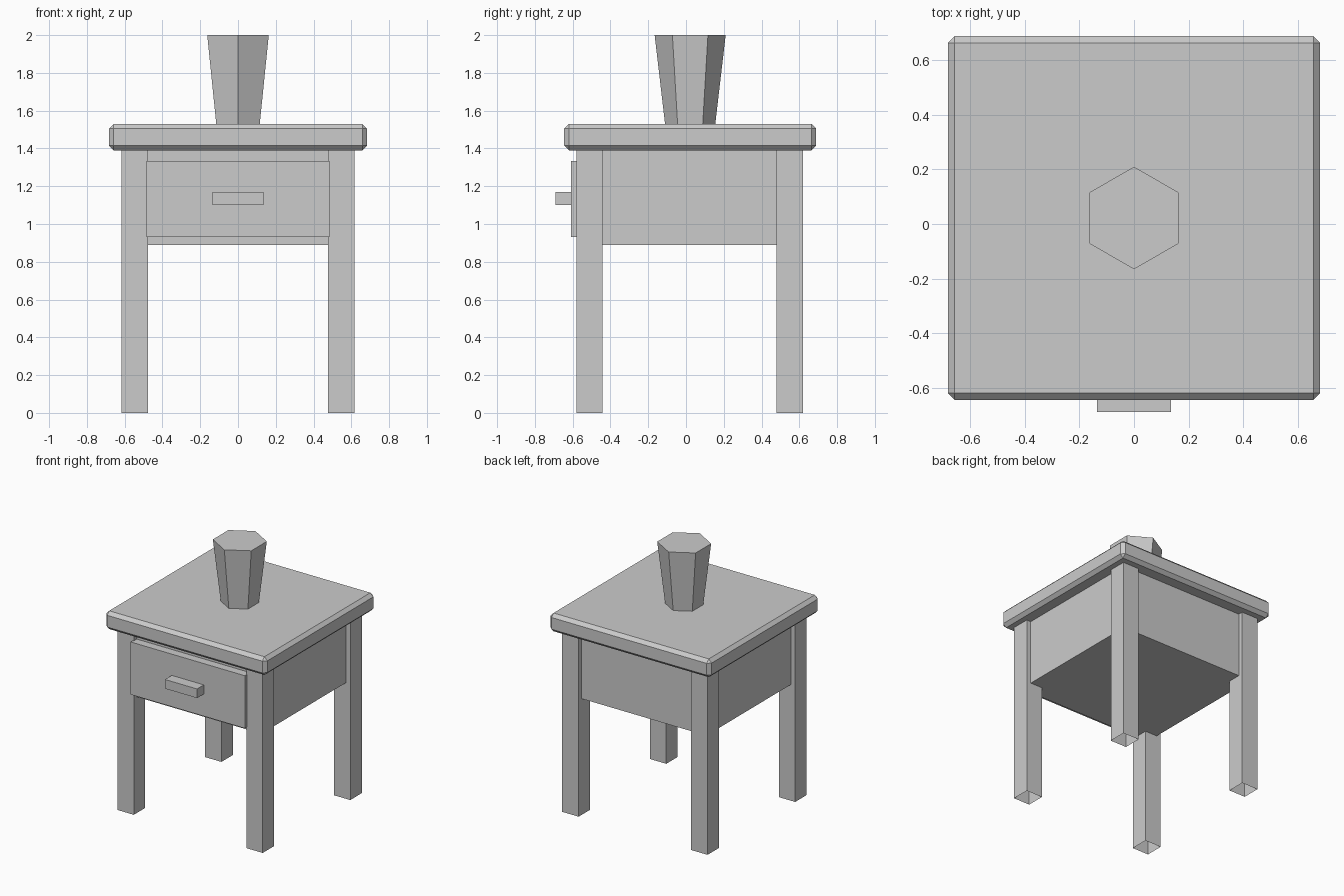
import bpy
import bmesh
from mathutils import Matrix, Vector

if "Cube" in bpy.data.objects:
    bpy.data.objects.remove(bpy.data.objects["Cube"])

CY = 0.022  # depth centre of the table (the handle sticks out in front)


def add_object(name, bm):
    mesh = bpy.data.meshes.new(name)
    bm.to_mesh(mesh)
    bm.free()
    obj = bpy.data.objects.new(name, mesh)
    bpy.context.collection.objects.link(obj)
    return obj


def box(name, x, y, z, open_bottom=False):
    """Box from (min, max) ranges on each axis."""
    lo, hi = Vector((x[0], y[0], z[0])), Vector((x[1], y[1], z[1]))
    bm = bmesh.new()
    matrix = Matrix.Translation((lo + hi) / 2) @ Matrix.Diagonal((*(hi - lo), 1))
    bmesh.ops.create_cube(bm, size=1, matrix=matrix)
    if open_bottom:
        bm.normal_update()
        bottom = [f for f in bm.faces if f.normal.z < -0.9]
        bmesh.ops.delete(bm, geom=bottom, context='FACES_ONLY')
    return add_object(name, bm)


# Table top with chamfered edges
top = box("table_top", (-0.683, 0.683), (CY - 0.667, CY + 0.667), (1.39, 1.53))
bevel = top.modifiers.new("chamfer", 'BEVEL')
bevel.width = 0.025
bevel.segments = 1

# Four hollow-ended legs
for side, sx in (("left", -1), ("right", 1)):
    for end, sy in (("front", -1), ("back", 1)):
        xs = sorted((sx * 0.477, sx * 0.616))
        ys = sorted((CY - 0.003 + sy * 0.461, CY - 0.003 + sy * 0.6))
        box(f"{end}_{side}_leg", xs, ys, (0, 1.39), open_bottom=True)

# Cabinet body set in from the legs
box("cabinet_body", (-0.58, 0.58), (-0.545, 0.582), (0.89, 1.39))

# Drawer front and its handle
box("drawer_front", (-0.484, 0.484), (-0.608, -0.545), (0.93, 1.333))
box("drawer_handle", (-0.136, 0.136), (-0.69, -0.608), (1.10, 1.17))

# Six-sided tapered lamp-like pot on the top
bm = bmesh.new()
bmesh.ops.create_cone(bm, cap_ends=True, segments=6, radius1=0.133, radius2=0.188,
                      depth=0.47, matrix=Matrix.Translation((0, CY, 1.765)))
# Put a corner towards the front
if max(v.co.x for v in bm.verts) > 0.17:
    bmesh.ops.rotate(bm, verts=bm.verts, cent=(0, CY, 0),
                     matrix=Matrix.Rotation(0.5235988, 3, 'Z'))
add_object("tapered_pot", bm)
